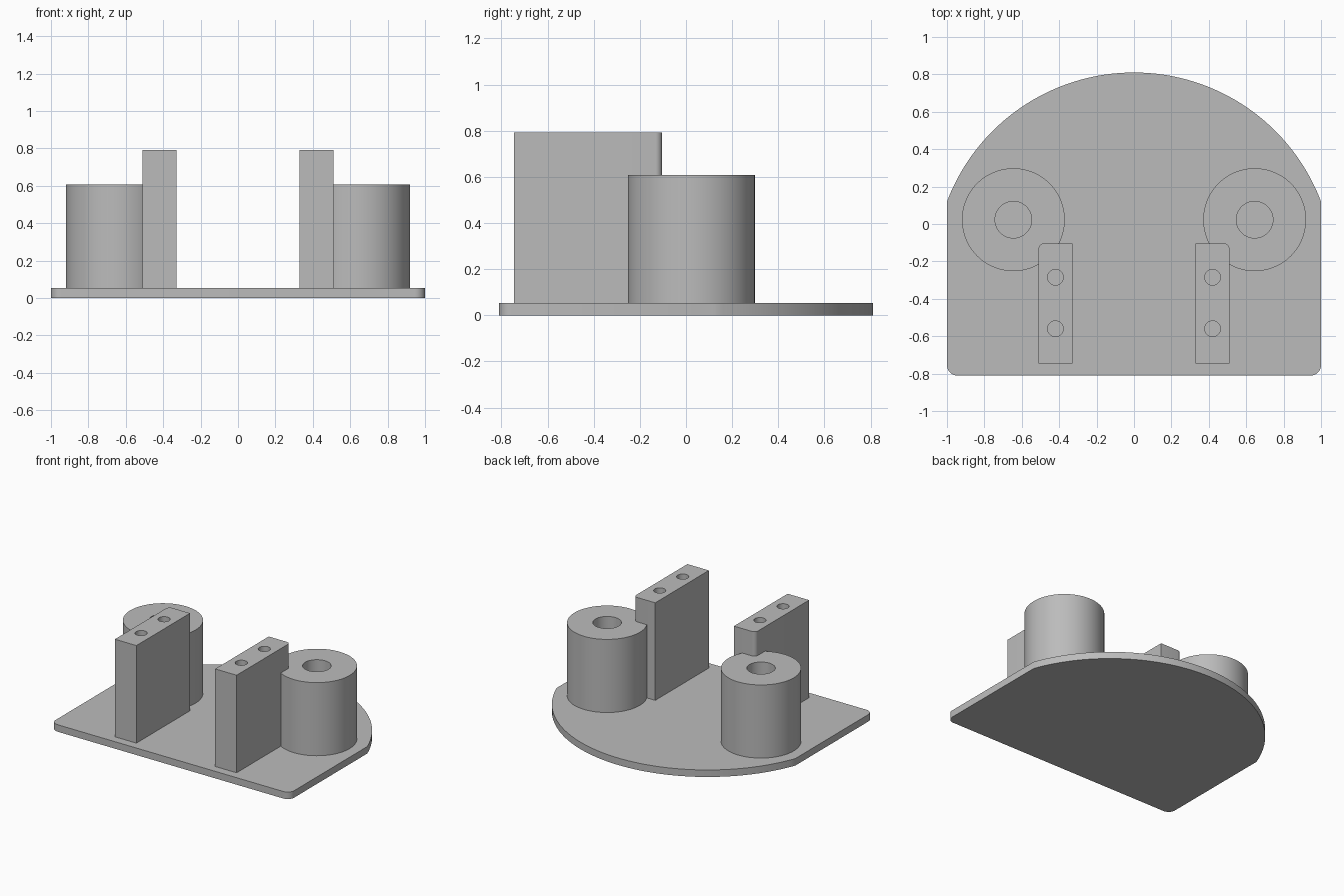
import bpy, bmesh
from math import sin, cos, pi, atan2, hypot, radians

cube = bpy.data.objects.get("Cube")
if cube:
    bpy.data.objects.remove(cube, do_unlink=True)

grey = bpy.data.materials.new("plain grey")
grey.use_nodes = True
grey.diffuse_color = (0.5, 0.5, 0.5, 1)
grey.node_tree.nodes["Principled BSDF"].inputs["Base Color"].default_value = (0.5, 0.5, 0.5, 1)


def arc(cx, cy, r, start, end, steps):
    """Points along an arc, both ends included."""
    angles = [start + (end - start) * i / steps for i in range(steps + 1)]
    return [(cx + r * cos(a), cy + r * sin(a)) for a in angles]


def circle(cx, cy, r, steps=64):
    return arc(cx, cy, r, 0, 2 * pi, steps)[:-1]


def prism(name, loops, z0, z1):
    """Extrude an outline, with any further loops as holes, from z0 to z1."""
    bm = bmesh.new()
    edges = []
    for loop in loops:
        verts = [bm.verts.new((x, y, z0)) for x, y in loop]
        edges += [bm.edges.new((a, b)) for a, b in zip(verts, verts[1:] + verts[:1])]
    bmesh.ops.triangle_fill(bm, use_beauty=True, use_dissolve=False, edges=edges)
    top = bmesh.ops.extrude_face_region(bm, geom=bm.faces[:], use_keep_orig=True)
    bmesh.ops.translate(bm, vec=(0, 0, z1 - z0),
                        verts=[g for g in top["geom"] if isinstance(g, bmesh.types.BMVert)])
    bmesh.ops.recalc_face_normals(bm, faces=bm.faces[:])
    mesh = bpy.data.meshes.new(name)
    bm.to_mesh(mesh)
    bm.free()
    mesh.materials.append(grey)
    obj = bpy.data.objects.new(name, mesh)
    bpy.context.collection.objects.link(obj)
    bpy.ops.object.select_all(action='DESELECT')
    obj.select_set(True)
    bpy.context.view_layer.objects.active = obj
    bpy.ops.object.shade_smooth_by_angle(angle=radians(30))
    return obj


PLATE_TOP = 0.053

# Base plate: rounded front corners, large arc at the back
side_y, back_y, corner = 0.12, 0.81, 0.055
sagitta = back_y - side_y
radius = (1 + sagitta ** 2) / (2 * sagitta)
centre_y = back_y - radius
a0 = atan2(side_y - centre_y, 1)
plate = arc(0, centre_y, radius, a0, pi - a0, 64)
plate += arc(-1 + corner, -back_y + corner, corner, pi, 1.5 * pi, 10)
plate += arc(1 - corner, -back_y + corner, corner, 1.5 * pi, 2 * pi, 10)
prism("base_plate", [plate], 0, PLATE_TOP)

for side, s in (("left", 1), ("right", -1)):
    # Round boss with a central bore
    prism(side + "_boss",
          [circle(s * 0.645, 0.023, 0.275, 96), circle(s * 0.645, 0.023, 0.098)],
          PLATE_TOP, 0.607)

    # Upright block with a rounded outer back corner and two screw holes
    outline = [(0.33, -0.103), (0.33, -0.745), (0.51, -0.745)]
    outline += arc(0.48, -0.133, 0.03, 0, pi / 2, 8)
    outline = [(s * x, y) for x, y in outline]
    holes = [circle(s * 0.42, y, 0.042, 32) for y in (-0.285, -0.56)]
    prism(side + "_block", [outline] + holes, PLATE_TOP, 0.792)
